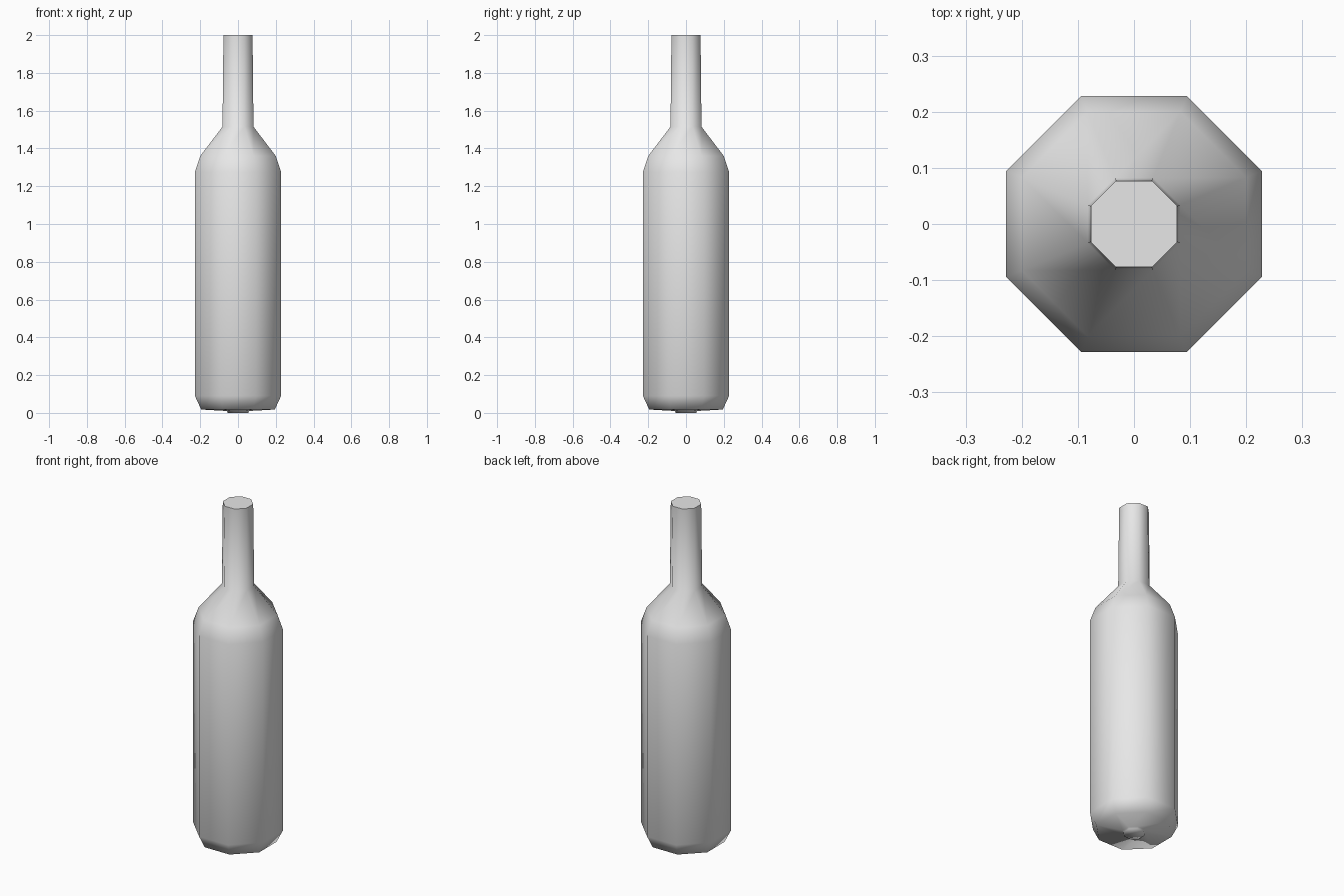
import bpy, bmesh, math

cube = bpy.data.objects.get("Cube")
if cube:
    bpy.data.objects.remove(cube, do_unlink=True)

SIDES = 8
# Bottle profile from base to mouth: (distance to flat side, height)
PROFILE = [(0.055, 0.0), (0.058, 0.01), (0.195, 0.018), (0.228, 0.09),
           (0.228, 1.275), (0.2, 1.36), (0.082, 1.515), (0.077, 2.0)]

# Plain grey
grey = bpy.data.materials.new("plain grey")
grey.use_nodes = True
grey.diffuse_color = (0.8, 0.8, 0.8, 1)
grey.node_tree.nodes["Principled BSDF"].inputs["Base Color"].default_value = grey.diffuse_color


def ring(bm, apothem, z):
    radius = apothem / math.cos(math.pi / SIDES)
    angles = [(i + 0.5) * math.tau / SIDES for i in range(SIDES)]
    return [bm.verts.new((radius * math.cos(a), radius * math.sin(a), z)) for a in angles]


# Octagonal bottle body, shoulder and neck
bm = bmesh.new()
rings = [ring(bm, r, z) for r, z in PROFILE]
for low, high in zip(rings, rings[1:]):
    for i in range(SIDES):
        j = (i + 1) % SIDES
        bm.faces.new((low[i], low[j], high[j], high[i]))

# Flat base and closed mouth
bm.faces.new(rings[0][::-1])
bm.faces.new(rings[-1])
bmesh.ops.recalc_face_normals(bm, faces=bm.faces[:])

mesh = bpy.data.meshes.new("bottle")
bm.to_mesh(mesh)
bm.free()
mesh.materials.append(grey)
bottle = bpy.data.objects.new("bottle", mesh)
bpy.context.collection.objects.link(bottle)

# Smooth sides with crisp mouth edge
bpy.ops.object.select_all(action="DESELECT")
bottle.select_set(True)
bpy.context.view_layer.objects.active = bottle
bpy.ops.object.shade_smooth_by_angle(angle=math.radians(75))
